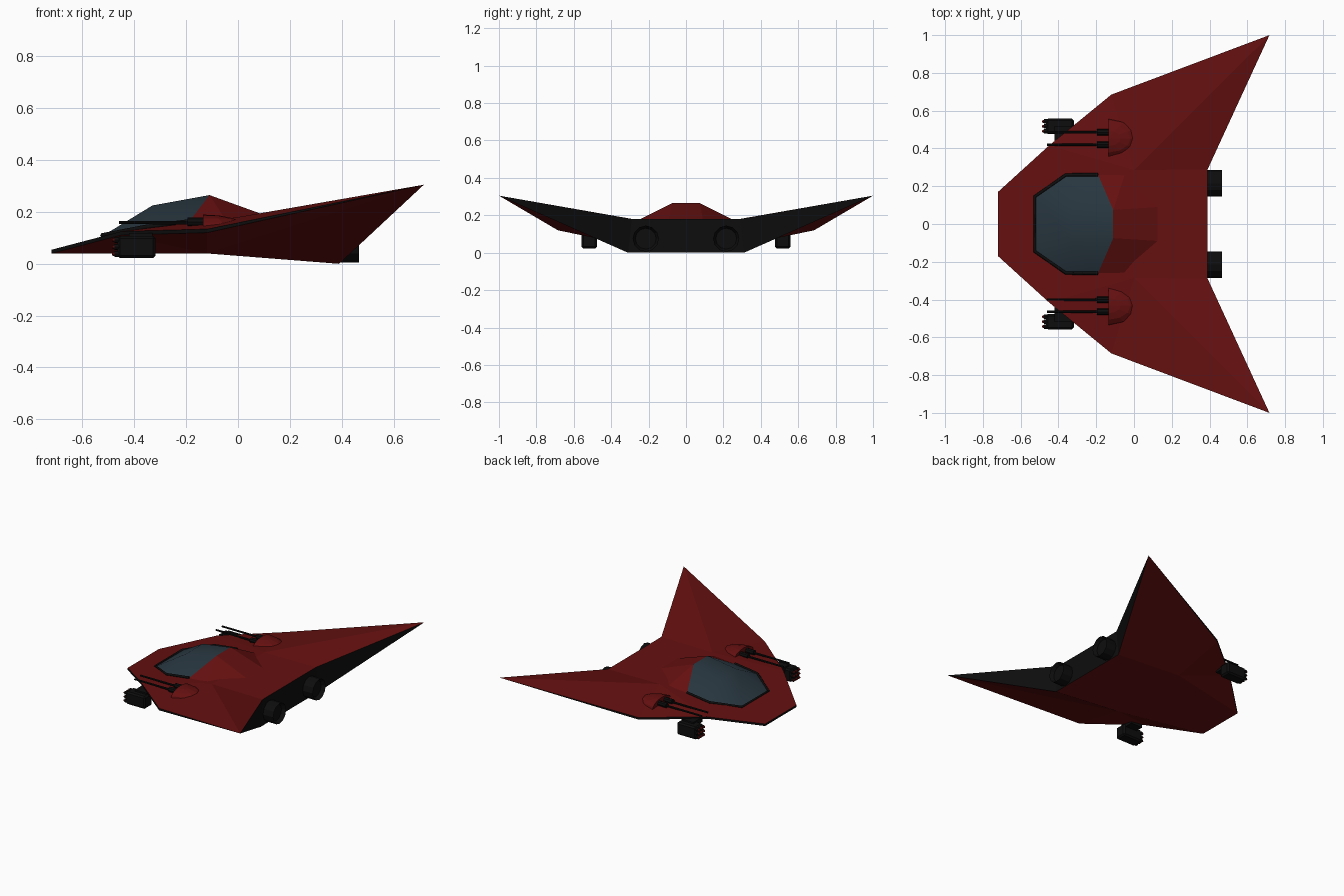
import bpy, bmesh, math
from mathutils import Matrix, Vector

if "Cube" in bpy.data.objects:
    bpy.data.objects.remove(bpy.data.objects["Cube"], do_unlink=True)


def material(name, rgb):
    m = bpy.data.materials.new(name)
    m.use_nodes = True
    m.diffuse_color = (*rgb, 1)
    m.node_tree.nodes["Principled BSDF"].inputs["Base Color"].default_value = (*rgb, 1)
    return m


RED = material("dark red", (0.13, 0.005, 0.005))
BLACK = material("black", (0.004, 0.004, 0.004))
GLASS = material("blue grey glass", (0.021, 0.037, 0.05))


def finish(name, bm, *mats):
    me = bpy.data.meshes.new(name)
    bm.to_mesh(me)
    bm.free()
    for m in mats:
        me.materials.append(m)
    ob = bpy.data.objects.new(name, me)
    bpy.context.collection.objects.link(ob)
    return ob


def mirrored_mesh(name, points, faces, *mats, smooth=False):
    """points: +y half. A face is (names, material); one marked 'span' crosses the centre."""
    bm = bmesh.new()
    v = {(k, s): bm.verts.new((p[0], s * p[1], p[2])) for k, p in points.items() for s in (1, -1)}
    for names, mat, kind in faces:
        n = names.split()
        if kind == "span":
            loops = [[v[k, 1] for k in n] + [v[k, -1] for k in reversed(n)]]
        else:
            loops = [[v[k, 1] for k in n], [v[k, -1] for k in reversed(n)]]
        for lp in loops:
            f = bm.faces.new(lp)
            f.material_index = mat
            f.smooth = smooth
    bmesh.ops.recalc_face_normals(bm, faces=bm.faces)
    # open shells must face upward
    if any(e.is_boundary for e in bm.edges) and sum(f.normal.z * f.calc_area() for f in bm.faces) < 0:
        bmesh.ops.reverse_faces(bm, faces=bm.faces)
    return finish(name, bm, *mats)


def box(name, lo, hi, mat, bevel=0.0):
    bm = bmesh.new()
    bmesh.ops.create_cube(bm, size=1)
    lo, hi = Vector(lo), Vector(hi)
    for vert in bm.verts:
        vert.co = Vector([(lo[i] + hi[i]) / 2 + vert.co[i] * (hi[i] - lo[i]) for i in range(3)])
    if bevel:
        bmesh.ops.bevel(bm, geom=list(bm.edges), offset=bevel, segments=1, affect='EDGES')
    return finish(name, bm, mat)


def rod(name, x0, x1, y, z, r0, r1, sides, mat):
    """Cylinder or cone along x."""
    bm = bmesh.new()
    bmesh.ops.create_cone(bm, cap_ends=True, segments=sides, radius1=r0, radius2=r1, depth=abs(x1 - x0))
    turn = math.pi / 2 if x1 > x0 else -math.pi / 2
    bm.transform(Matrix.Translation(((x0 + x1) / 2, y, z)) @ Matrix.Rotation(turn, 4, 'Y'))
    return finish(name, bm, mat)


# Hull: nose, kink, shoulder, tip, deck crease, rear and belly points
hull = {
    "nt": (-0.72, 0.17, 0.054), "nb": (-0.72, 0.17, 0.04),
    "kt": (-0.45, 0.415, 0.125), "kb": (-0.45, 0.415, 0.111),
    "st": (-0.12, 0.685, 0.134), "sb": (-0.12, 0.685, 0.12),
    "tip": (0.717, 1.0, 0.305), "d": (0.0, 0.285, 0.18),
    "rt": (0.39, 0.29, 0.18), "rb": (0.39, 0.31, 0.0), "m": (-0.12, 0.30, 0.04),
}
mirrored_mesh("hull", hull, [
    # deck
    ("nt kt", 0, "span"), ("kt d", 0, "span"), ("d rt", 0, "span"),
    ("kt st d", 0, ""), ("st tip d", 0, ""), ("d tip rt", 0, ""),
    # black rim and rear
    ("nt nb", 1, "span"), ("rt rb", 1, "span"),
    ("nt nb kb kt", 1, ""), ("kt kb sb st", 1, ""), ("st sb tip", 1, ""), ("rt tip rb", 1, ""),
    # belly
    ("nb m", 0, "span"), ("m rb", 0, "span"),
    ("nb m kb", 0, ""), ("kb m sb", 0, ""), ("m tip sb", 0, ""), ("m rb tip", 0, ""),
], RED, BLACK)

# Canopy glass and the red hood behind it
cab = {
    "b0": (-0.525, 0.145, 0.106), "b1": (-0.36, 0.26, 0.138), "b2": (-0.19, 0.26, 0.16),
    "t0": (-0.33, 0.09, 0.225), "t1": (-0.11, 0.075, 0.265),
}
mirrored_mesh("canopy_glass", cab, [
    ("b0 t0", 0, "span"), ("t0 t1", 0, "span"),
    ("b0 b1 t0", 0, ""), ("b1 b2 t0", 0, ""), ("b2 t1 t0", 0, ""),
], GLASS, smooth=True)
hood = {"t1": cab["t1"], "b2": cab["b2"], "b3": (-0.05, 0.26, 0.172), "r": (0.13, 0.09, 0.178)}
mirrored_mesh("canopy_hood", hood, [
    ("t1 r", 0, "span"), ("t1 b2 b3", 0, ""), ("t1 b3 r", 0, ""),
], RED)

# Black frame around the glass base
path = [cab[k] for k in ("b2", "b1", "b0")]
path += [(x, -y, z) for x, y, z in reversed(path)]
cu = bpy.data.curves.new("canopy_frame", 'CURVE')
cu.dimensions = '3D'
cu.bevel_depth = 0.009
cu.bevel_resolution = 0
cu.use_fill_caps = True
sp = cu.splines.new('POLY')
sp.points.add(len(path) - 1)
for pt, p in zip(sp.points, path):
    pt.co = (p[0], p[1], p[2] + 0.003, 1)
cu.materials.append(BLACK)
bpy.context.collection.objects.link(bpy.data.objects.new("canopy_frame", cu))

for side, s in (("left", 1), ("right", -1)):
    # Engine nozzle with a recessed mouth
    nozzle = rod("engine_" + side, 0.37, 0.467, s * 0.215, 0.075, 0.07, 0.07, 12, BLACK)
    bm = bmesh.new()
    bm.from_mesh(nozzle.data)
    bm.faces.ensure_lookup_table()
    mouth = max(bm.faces, key=lambda f: f.calc_center_median().x)
    bmesh.ops.inset_region(bm, faces=[mouth], thickness=0.014, depth=-0.025)
    bm.to_mesh(nozzle.data)
    bm.free()

    # Gun mount: faceted dome with a flat front
    cy = 0.4525 if s > 0 else -0.4325
    bm = bmesh.new()
    bmesh.ops.create_uvsphere(bm, u_segments=12, v_segments=8, radius=1)
    bm.transform(Matrix.Translation((-0.135, cy, 0.14)) @ Matrix.Diagonal((0.165, 0.105, 0.05, 1)))
    cut = bmesh.ops.bisect_plane(bm, geom=bm.verts[:] + bm.edges[:] + bm.faces[:], dist=1e-4,
                                 plane_co=(-0.135, 0, 0), plane_no=(-1, 0, 0), clear_outer=True)
    bmesh.ops.holes_fill(bm, edges=[e for e in bm.edges if e.is_boundary])
    bmesh.ops.recalc_face_normals(bm, faces=bm.faces)
    finish("gun_mount_" + side, bm, RED)

    # Twin barrels with collars
    for i, dy in enumerate((-0.0325, 0.0325)):
        rod(f"gun_collar_{side}_{i}", -0.12, -0.195, cy + dy, 0.161, 0.017, 0.017, 8, BLACK)
        rod(f"gun_barrel_{side}_{i}", -0.18, -0.46, cy + dy, 0.159, 0.007, 0.006, 8, BLACK)

    # Rocket pod under the hull edge
    ya, yb = sorted((s * 0.476, s * 0.558))
    box("rocket_pod_" + side, (-0.465, ya, 0.022), (-0.318, yb, 0.108), BLACK, 0.01)
    ya, yb = sorted((s * 0.42, s * 0.52))
    box("pod_strut_" + side, (-0.42, ya, 0.085), (-0.33, yb, 0.118), BLACK)
    for i in range(3):
        for j in range(3):
            y, z = s * (0.517 + (i - 1) * 0.026), 0.065 + (j - 1) * 0.027
            rod(f"rocket_tube_{side}_{i}{j}", -0.45, -0.476, y, z, 0.012, 0.012, 8, BLACK)
            rod(f"rocket_tip_{side}_{i}{j}", -0.474, -0.486, y, z, 0.010, 0.005, 8, RED)
